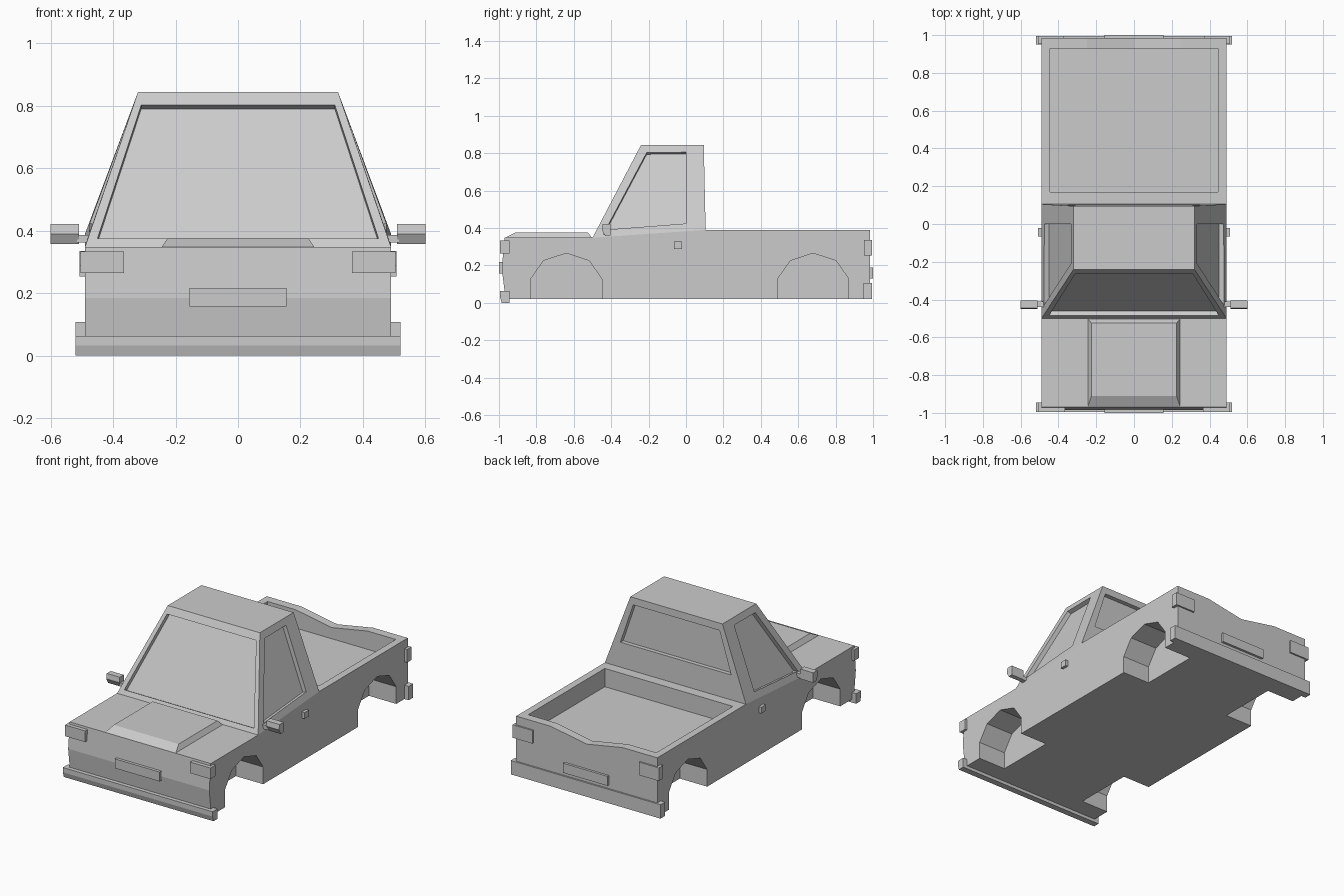
import bpy
import bmesh
from mathutils import Vector

cube = bpy.data.objects.get("Cube")
if cube:
    bpy.data.objects.remove(cube, do_unlink=True)

# One plain grey for the whole model
GREY = (0.6, 0.6, 0.6, 1.0)
grey = bpy.data.materials.new("plain_grey")
grey.use_nodes = True
grey.diffuse_color = GREY
grey.node_tree.nodes["Principled BSDF"].inputs["Base Color"].default_value = GREY


def finish(name, bm):
    """Turn a bmesh into a flat shaded object."""
    bmesh.ops.recalc_face_normals(bm, faces=bm.faces)
    mesh = bpy.data.meshes.new(name)
    bm.to_mesh(mesh)
    bm.free()
    mesh.materials.append(grey)
    obj = bpy.data.objects.new(name, mesh)
    bpy.context.collection.objects.link(obj)
    return obj


def prism(name, profile, lo, hi, axis="x"):
    """Extrude a (y, z) profile along x, or an (x, z) profile along y."""
    bm = bmesh.new()
    place = (lambda p, t: (t, *p)) if axis == "x" else (lambda p, t: (p[0], t, p[1]))
    face = bm.faces.new([bm.verts.new(place(p, lo)) for p in profile])
    new = bmesh.ops.extrude_face_region(bm, geom=[face])["geom"]
    shift = Vector((hi - lo, 0, 0) if axis == "x" else (0, hi - lo, 0))
    bmesh.ops.translate(bm, vec=shift, verts=[v for v in new if isinstance(v, bmesh.types.BMVert)])
    return finish(name, bm)


def box(name, x, y, z):
    return prism(name, [(y[0], z[0]), (y[1], z[0]), (y[1], z[1]), (y[0], z[1])], *x)


def loft(name, base, top):
    """Closed solid between two four-sided rings."""
    bm = bmesh.new()
    a, b = ([bm.verts.new(p) for p in ring] for ring in (base, top))
    bm.faces.new(a)
    bm.faces.new(b)
    for i in range(4):
        j = (i + 1) % 4
        bm.faces.new((a[i], a[j], b[j], b[i]))
    return finish(name, bm)


def ring(w, y0, y1, z0, z1):
    return [(-w, y0, z0), (w, y0, z0), (w, y1, z1), (-w, y1, z1)]


# Lower body, with wheel arches, load bed and dipped tailgate cut out
WIDTH = 0.49
body = prism("body", [(-0.965, 0.02), (-0.985, 0.185), (-0.97, 0.348), (-0.5, 0.348),
                      (0.105, 0.39), (0.985, 0.39), (0.985, 0.02)], -WIDTH, WIDTH)
cutters = [box("bed_cutter", (-0.445, 0.445), (0.17, 0.93), (0.275, 0.6)),
           prism("tailgate_cutter", [(-0.25, 0.39), (0, 0.345), (0.25, 0.39),
                                     (0.25, 0.6), (-0.25, 0.6)], 0.9, 1.1, "y")]
for middle in (-0.64, 0.68):
    half = [(0.19, -0.1), (0.19, 0.128), (0.122, 0.225)]
    arch = [(middle - d, z) for d, z in half] + [(middle, 0.265)]
    arch += [(middle + d, z) for d, z in reversed(half)]
    for side in (-1, 1):
        cutters.append(prism("arch_cutter", arch, side * 0.3, side * 0.6))
for cutter in cutters:
    cutter.hide_render = True
    cut = body.modifiers.new("cut", "BOOLEAN")
    cut.operation = "DIFFERENCE"
    cut.solver = "EXACT"
    cut.object = cutter
bpy.context.view_layer.update()
body_mesh = bpy.data.meshes.new_from_object(
    body.evaluated_get(bpy.context.evaluated_depsgraph_get()))
body.modifiers.clear()
body.data = body_mesh
for cutter in cutters:
    bpy.data.objects.remove(cutter, do_unlink=True)

# Cab shell: each glazed wall is a frame around a recessed pane
base = [Vector(p) for p in ring(WIDTH, -0.5, 0.105, 0.348, 0.39)]
roof = [Vector(p) for p in ring(0.32, -0.24, 0.095, 0.845, 0.845)]
cab = bmesh.new()
centre = Vector((0, -0.13, 0.55))


def glazed_wall(corners, window, depth=0.027):
    a, b, c, d = corners
    inner = [a.lerp(b, u).lerp(d.lerp(c, u), v) for u, v in window]
    normal = (inner[1] - inner[0]).cross(inner[3] - inner[0]).normalized()
    if normal.dot(centre - inner[0]) < 0:
        normal.negate()
    rings = [[cab.verts.new(p) for p in loop]
             for loop in (corners, inner, [p + normal * depth for p in inner])]
    for outer, nxt in zip(rings, rings[1:]):
        for i in range(4):
            j = (i + 1) % 4
            cab.faces.new((outer[i], outer[j], nxt[j], nxt[i]))
    cab.faces.new(rings[2])


side_window = [(0.085, 0.08), (0.82, 0.09), (0.73, 0.915), (0.145, 0.915)]
windscreen = [(0.032, 0.055), (0.968, 0.055), (0.963, 0.915), (0.037, 0.915)]
rear_window = [(0.055, 0.34), (0.945, 0.34), (0.945, 0.9), (0.055, 0.9)]
for i, j, window in ((0, 1, windscreen), (1, 2, side_window),
                     (3, 2, rear_window), (0, 3, side_window)):
    glazed_wall([base[i], base[j], roof[j], roof[i]], window)
for loop in (base, roof):
    cab.faces.new([cab.verts.new(p) for p in loop])
bmesh.ops.remove_doubles(cab, verts=cab.verts, dist=0.0005)
finish("cab", cab)

# Raised bonnet panel
loft("bonnet_bulge", ring(0.245, -0.968, -0.502, 0.347, 0.347),
     ring(0.225, -0.91, -0.525, 0.377, 0.377))

# Bumpers and number plates
prism("front_bumper", [(-0.945, 0), (-0.985, 0), (-0.995, 0.033),
                       (-0.995, 0.063), (-0.945, 0.063)], -0.52, 0.52)
box("rear_bumper", (-0.52, 0.52), (0.95, 0.995), (0.02, 0.107))
box("front_plate", (-0.155, 0.155), (-1.0, -0.96), (0.158, 0.217))
box("rear_plate", (-0.155, 0.155), (0.97, 1.0), (0.13, 0.19))

# Lamps, mirrors and door handles on both sides
mirror_profile = [(-0.45, 0.39), (-0.445, 0.422), (-0.405, 0.422), (-0.405, 0.36), (-0.432, 0.358)]
for label, s in (("left", 1), ("right", -1)):
    box(label + "_headlamp", (s * 0.365, s * 0.505), (-0.995, -0.945), (0.264, 0.334))
    box(label + "_tail_lamp", (s * 0.37, s * 0.508), (0.952, 0.995), (0.253, 0.335))
    prism(label + "_mirror", mirror_profile, s * 0.51, s * 0.6)
    box(label + "_mirror_arm", (s * 0.45, s * 0.515), (-0.44, -0.41), (0.362, 0.387))
    box(label + "_door_handle", (s * 0.47, s * 0.508), (-0.065, -0.022), (0.288, 0.327))
